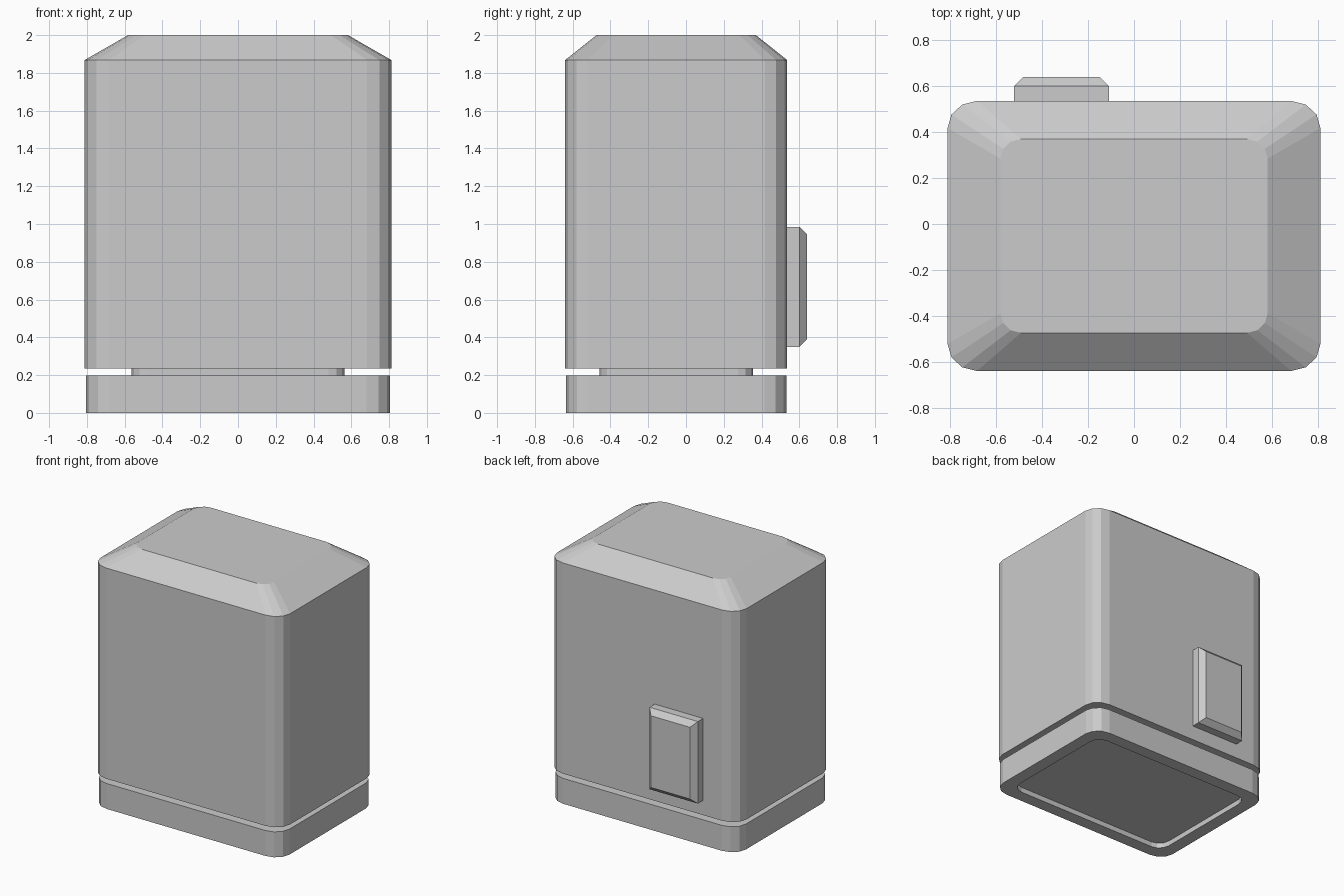
import bpy, bmesh
from math import cos, sin, pi

if "Cube" in bpy.data.objects:
    bpy.data.objects.remove(bpy.data.objects["Cube"])

CY = -0.052  # the housing sits slightly forward of the back panel


def rounded_rect(hx, hy, rx, ry, segs=3):
    """Counter-clockwise outline with faceted corners."""
    pts = []
    for q, (sx, sy) in enumerate([(1, 1), (-1, 1), (-1, -1), (1, -1)]):
        for i in range(segs + 1):
            a = (q + i / segs) * pi / 2
            pts.append((sx * (hx - rx) + rx * cos(a), sy * (hy - ry) + ry * sin(a)))
    return pts


def loft(name, rings):
    """Skin a stack of (half x, half y, corner rx, corner ry, z) and cap both ends."""
    bm = bmesh.new()
    loops = [[bm.verts.new((x, y + CY, z)) for x, y in rounded_rect(hx, hy, rx, ry)]
             for hx, hy, rx, ry, z in rings]
    for a, b in zip(loops, loops[1:]):
        n = len(a)
        for i in range(n):
            j = (i + 1) % n
            bm.faces.new((a[i], a[j], b[j], b[i]))
    bm.faces.new(loops[0][::-1])
    bm.faces.new(loops[-1])
    return finish(name, bm)


def finish(name, bm):
    bmesh.ops.recalc_face_normals(bm, faces=bm.faces)
    mesh = bpy.data.meshes.new(name)
    bm.to_mesh(mesh)
    bm.free()
    obj = bpy.data.objects.new(name, mesh)
    bpy.context.collection.objects.link(obj)
    return obj


# Plinth with a shallow recess underneath
loft("base", [(0.705, 0.485, 0.09, 0.09, 0.04),
              (0.705, 0.485, 0.09, 0.09, 0.0),
              (0.805, 0.583, 0.125, 0.115, 0.0),
              (0.805, 0.583, 0.125, 0.115, 0.197)])

# Narrow neck forming the shadow gap
loft("neck", [(0.563, 0.407, 0.085, 0.08, 0.197),
              (0.563, 0.407, 0.085, 0.08, 0.236)])

# Main body with sloped roof edges
loft("body", [(0.812, 0.588, 0.128, 0.118, 0.236),
              (0.812, 0.588, 0.128, 0.118, 1.868),
              (0.582, 0.422, 0.09, 0.085, 2.0)])

# Raised panel on the back with a chamfered outer face
bm = bmesh.new()
x0, x1, z0, z1 = -0.522, -0.108, 0.35, 0.985
rings = []
for y, d in [(0.53, 0), (0.60, 0), (0.64, 0.04)]:
    rings.append([bm.verts.new((x, y, z)) for x, z in
                  [(x0 + d, z0 + d), (x1 - d, z0 + d), (x1 - d, z1 - d), (x0 + d, z1 - d)]])
for a, b in zip(rings, rings[1:]):
    for i in range(4):
        bm.faces.new((a[i], a[(i + 1) % 4], b[(i + 1) % 4], b[i]))
bm.faces.new(rings[0])
bm.faces.new(rings[-1])
finish("back_panel", bm)
